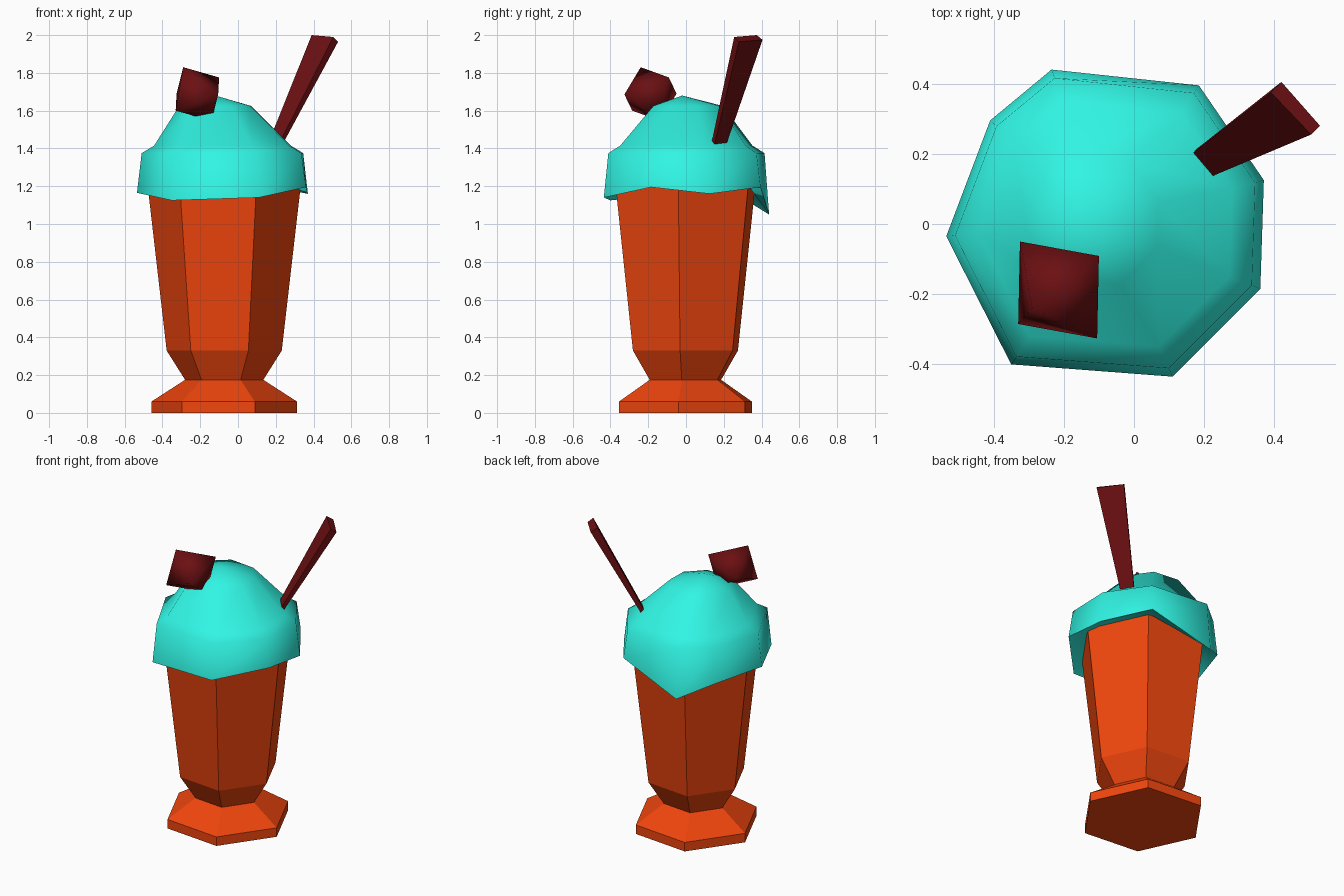
import bpy, bmesh
from math import cos, sin, radians
from mathutils import Vector

if "Cube" in bpy.data.objects:
    bpy.data.objects.remove(bpy.data.objects["Cube"])


def material(name, color):
    m = bpy.data.materials.new(name)
    m.diffuse_color = (*color, 1)
    m.use_nodes = True
    m.node_tree.nodes["Principled BSDF"].inputs["Base Color"].default_value = m.diffuse_color
    return m


def finish(bm, name, mat, smooth=None):
    bmesh.ops.recalc_face_normals(bm, faces=bm.faces)
    me = bpy.data.meshes.new(name)
    bm.to_mesh(me)
    bm.free()
    me.materials.append(mat)
    ob = bpy.data.objects.new(name, me)
    bpy.context.collection.objects.link(ob)
    if smooth:
        bpy.ops.object.select_all(action='DESELECT')
        ob.select_set(True)
        bpy.context.view_layer.objects.active = ob
        bpy.ops.object.shade_smooth_by_angle(angle=radians(smooth))
    return ob


def loft(rings, cap_start=True, cap_end=True):
    bm = bmesh.new()
    vs = [[bm.verts.new(p) for p in r] for r in rings]
    n = len(vs[0])
    for a, b in zip(vs, vs[1:]):
        for i in range(n):
            j = (i + 1) % n
            bm.faces.new((a[i], a[j], b[j], b[i]))
    if cap_start:
        bm.faces.new(vs[0])
    if cap_end:
        bm.faces.new(vs[-1])
    return bm, vs


orange = material("orange", (0.87, 0.06, 0.004))
teal = material("teal", (0.03, 0.91, 0.77))
dark_red = material("dark_red", (0.15, 0.005, 0.006))

# Six-sided footed glass
profile = [(0.387, 0), (0.387, 0.06), (0.208, 0.175), (0.306, 0.33), (0.409, 1.22)]
angles = [radians(-5.3 + 60 * i) for i in range(6)]
bm, _ = loft([[(-0.073 + r * cos(a), -0.003 + r * sin(a), z) for a in angles]
              for r, z in profile])
finish(bm, "glass", orange)

# Whipped topping: uneven eight-sided rim, shoulder and dome
rim = [Vector(p) for p in [(0.37, 0.125, 1.16), (0.185, 0.395, 1.195), (-0.235, 0.44, 1.05),
       (-0.41, 0.295, 1.14), (-0.535, -0.035, 1.165), (-0.35, -0.40, 1.125),
       (0.11, -0.435, 1.14), (0.36, -0.185, 1.195)]]
center = Vector((-0.08, 0, 0))


def scaled(s, z, dx=0, dy=0):
    return [(center.x + dx + (p.x - center.x) * s, center.y + dy + (p.y - center.y) * s, z)
            for p in rim]


bm, vs = loft([scaled(0.85, 1.195), rim, scaled(0.945, 1.375), scaled(0.8, 1.415),
               scaled(0.42, 1.625, -0.04, 0.01)], True, False)
peak = bm.verts.new((-0.12, -0.02, 1.68))
top = vs[-1]
for i in range(8):
    bm.faces.new((top[i], top[(i + 1) % 8], peak))
finish(bm, "whipped_topping", teal, 65)

# Cherry: tilted octahedron
bm = bmesh.new()
c = Vector((-0.215, -0.188, 1.688))
for corner in [(-0.29, -0.24, 1.83), (-0.325, -0.05, 1.69), (-0.33, -0.285, 1.60)]:
    d = Vector(corner) - c
    bm.verts.new(c + d)
    bm.verts.new(c - d)
bmesh.ops.convex_hull(bm, input=bm.verts)
finish(bm, "cherry", dark_red, 120)

# Tapered straw
bm, _ = loft([[(0.165, 0.20, 1.44), (0.18, 0.215, 1.425), (0.235, 0.15, 1.42), (0.22, 0.135, 1.43)],
              [(0.39, 0.375, 2.0), (0.42, 0.405, 1.975), (0.53, 0.28, 1.965), (0.505, 0.255, 1.99)]])
finish(bm, "straw", dark_red)
